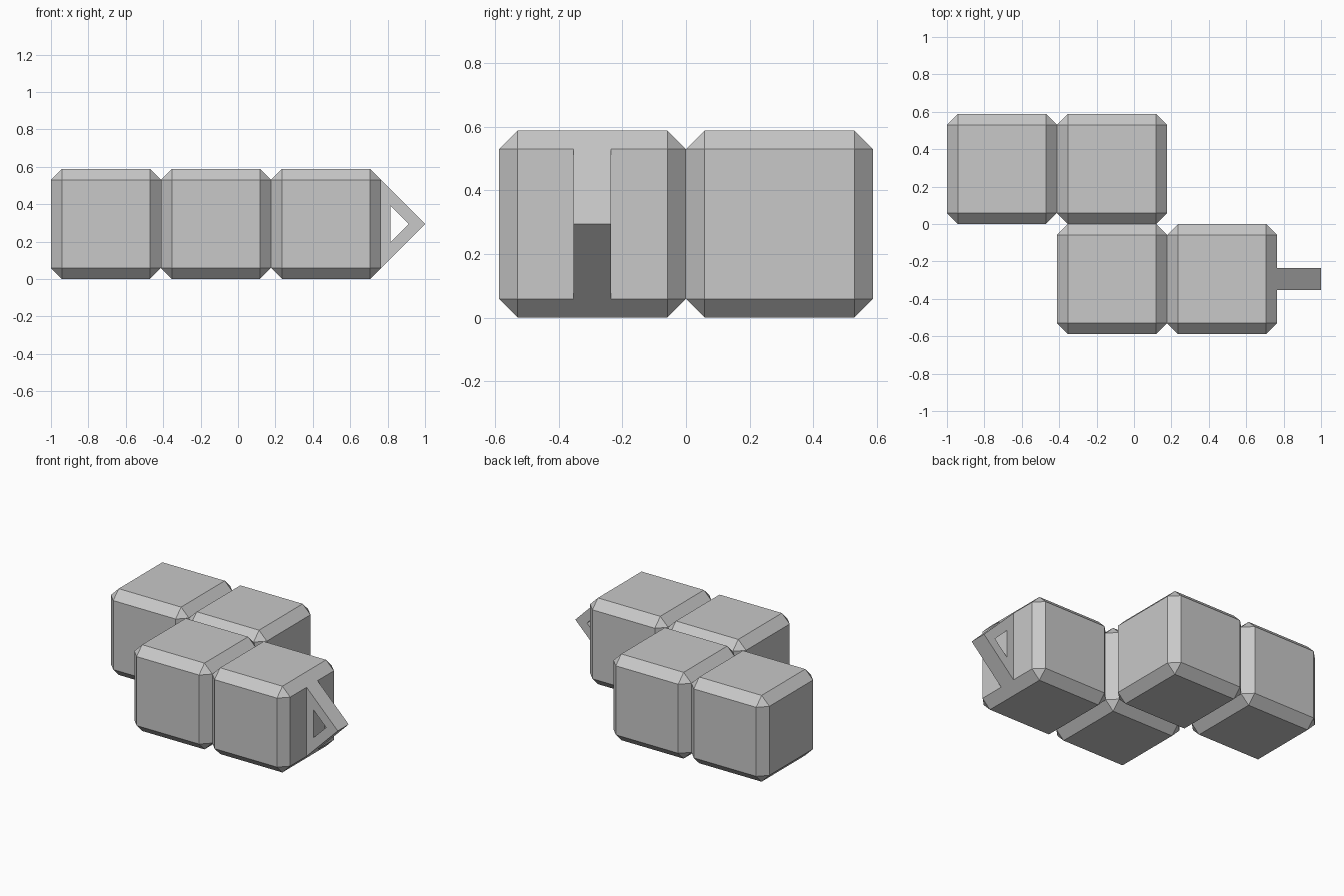
import bpy
import bmesh
from mathutils import Vector

default = bpy.data.objects.get("Cube")
if default:
    bpy.data.objects.remove(default, do_unlink=True)

SIZE = 10 / 17          # edge length of one block
BEVEL = SIZE / 10       # chamfer width
MID = SIZE / 2

grey = bpy.data.materials.new("light grey")
grey.use_nodes = True
colour = (0.58, 0.58, 0.58, 1)
grey.diffuse_color = colour
grey.node_tree.nodes["Principled BSDF"].inputs["Base Color"].default_value = colour


def add_object(name, bm, location):
    bmesh.ops.recalc_face_normals(bm, faces=bm.faces)
    mesh = bpy.data.meshes.new(name)
    bm.to_mesh(mesh)
    bm.free()
    mesh.materials.append(grey)
    obj = bpy.data.objects.new(name, mesh)
    obj.location = location
    bpy.context.collection.objects.link(obj)


def add_block(name, column, row):
    """Cube with single-segment chamfers on every edge."""
    bm = bmesh.new()
    bmesh.ops.create_cube(bm, size=SIZE)
    bmesh.ops.bevel(bm, geom=list(bm.edges), offset=BEVEL, segments=1,
                    affect='EDGES', profile=0.5)
    add_object(name, bm, (-1 + SIZE * (column + 0.5), SIZE * row, MID))


# Four blocks in two staggered rows
add_block("back_right_block", 0, 0.5)
add_block("back_middle_block", 1, 0.5)
add_block("front_middle_block", 1, -0.5)
add_block("front_left_block", 2, -0.5)


def add_loop(name, start, reach, hole_start, hole_reach, half_width):
    """Right-angled triangular tab with a triangular hole through it."""
    bm = bmesh.new()

    def triangle(x, depth, y):
        corners = ((x, -depth), (x + depth, 0), (x, depth))
        return [bm.verts.new(Vector((px, y, pz))) for px, pz in corners]

    outer = [triangle(start, reach, y) for y in (-half_width, half_width)]
    inner = [triangle(hole_start, hole_reach, y) for y in (-half_width, half_width)]
    for i in range(3):
        j = (i + 1) % 3
        for side in (0, 1):
            bm.faces.new((outer[side][i], outer[side][j], inner[side][j], inner[side][i]))
        for ring in (outer, inner):
            bm.faces.new((ring[0][i], ring[0][j], ring[1][j], ring[1][i]))
    add_object(name, bm, (0, -MID, MID))


# Hanging loop on the end of the front row
add_loop("hanging_loop", 1 - 4 * BEVEL, 4 * BEVEL, 0.816, 0.096, BEVEL)
